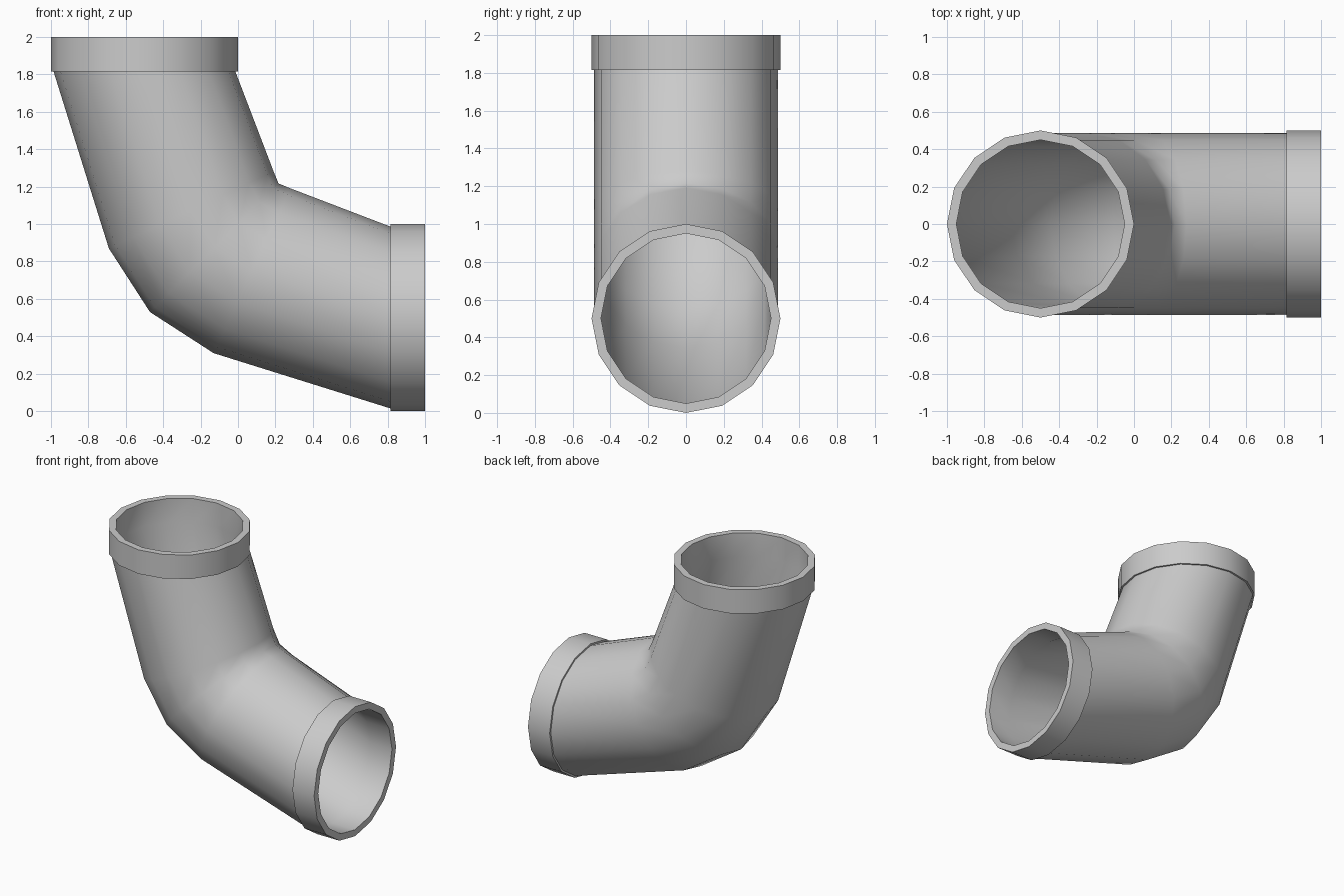
import bpy, bmesh, math
from mathutils import Vector

if "Cube" in bpy.data.objects:
    bpy.data.objects.remove(bpy.data.objects["Cube"])

SIDES = 16
R_COLLAR, R_PIPE, R_BORE = 0.5, 0.486, 0.45

# Path stations: centre x, centre z, tilt of the cross-section in degrees
top, top_in = (-0.5, 2.0, 0), (-0.5, 1.815, 0)
bend = [(-0.25, 1.075, 25), (-0.127, 0.873, 45), (0.075, 0.75, 65)]
end_in, end = (0.815, 0.5, 90), (1.0, 0.5, 90)

# Outer skin with stepped collars, then back through the bore
outer = [(top, R_COLLAR), (top_in, R_COLLAR), (top_in, R_PIPE)]
outer += [(s, R_PIPE) for s in bend]
outer += [(end_in, R_PIPE), (end_in, R_COLLAR), (end, R_COLLAR)]
bore = [(s, R_BORE) for s in [end, end_in] + bend[::-1] + [top_in, top]]

bm = bmesh.new()


def ring(station, radius):
    x, z, tilt = station
    t = math.radians(tilt)
    u = Vector((-math.cos(t), 0, -math.sin(t)))
    c = Vector((x, 0, z))
    verts = []
    for i in range(SIDES):
        a = 2 * math.pi * i / SIDES
        verts.append(bm.verts.new(c + radius * (math.cos(a) * u + Vector((0, math.sin(a), 0)))))
    return verts


# Skin consecutive rings into one closed hollow elbow
rings = [ring(s, r) for s, r in outer + bore]
for k, a in enumerate(rings):
    b = rings[(k + 1) % len(rings)]
    for i in range(SIDES):
        j = (i + 1) % SIDES
        bm.faces.new((a[i], a[j], b[j], b[i]))
bmesh.ops.recalc_face_normals(bm, faces=bm.faces)

mesh = bpy.data.meshes.new("pipe_elbow")
bm.to_mesh(mesh)
bm.free()
elbow = bpy.data.objects.new("pipe_elbow", mesh)
bpy.context.collection.objects.link(elbow)

# Smooth walls, crisp collar edges
bpy.context.view_layer.objects.active = elbow
elbow.select_set(True)
bpy.ops.object.shade_smooth_by_angle(angle=math.radians(50))
